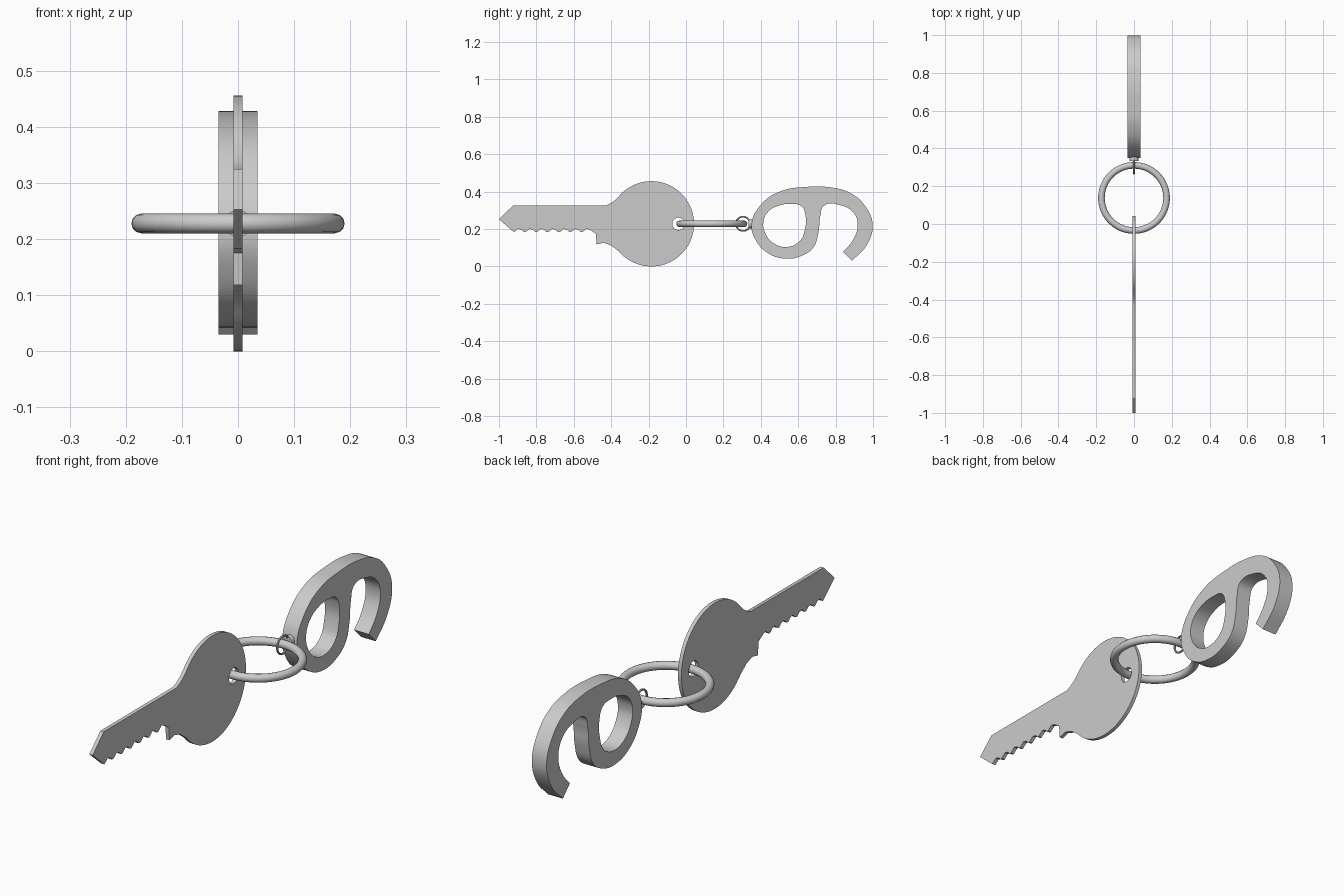
import bpy, bmesh
from math import pi, cos, sin, radians

if "Cube" in bpy.data.objects:
    bpy.data.objects.remove(bpy.data.objects["Cube"])

RING_Z = 0.228


def plate(name, loops, half_width, resolution=6):
    """Extrude closed (y, z) loops, holes included, across x.
    Each loop is (points, smooth, corner indices)."""
    cu = bpy.data.curves.new(name, 'CURVE')
    cu.dimensions = '2D'
    cu.fill_mode = 'BOTH'
    cu.extrude = half_width
    cu.resolution_u = resolution
    for pts, smooth, corners in loops:
        if smooth:
            sp = cu.splines.new('BEZIER')
            sp.bezier_points.add(len(pts) - 1)
            for i, (bp, (y, z)) in enumerate(zip(sp.bezier_points, pts)):
                bp.co = (y, z, 0)
                kind = 'VECTOR' if i in corners else 'AUTO'
                bp.handle_left_type = bp.handle_right_type = kind
        else:
            sp = cu.splines.new('POLY')
            sp.points.add(len(pts) - 1)
            for p, (y, z) in zip(sp.points, pts):
                p.co = (y, z, 0, 1)
        sp.use_cyclic_u = True
    ob = bpy.data.objects.new(name, cu)
    bpy.context.collection.objects.link(ob)
    ob.rotation_euler = (pi / 2, 0, pi / 2)
    bpy.ops.object.select_all(action='DESELECT')
    ob.select_set(True)
    bpy.context.view_layer.objects.active = ob
    bpy.ops.object.convert(target='MESH')
    ob = bpy.context.object
    bm = bmesh.new()
    bm.from_mesh(ob.data)
    bmesh.ops.remove_doubles(bm, verts=bm.verts, dist=0.0002)
    bmesh.ops.recalc_face_normals(bm, faces=bm.faces)
    bm.to_mesh(ob.data)
    bm.free()
    bpy.ops.object.shade_smooth_by_angle(angle=radians(30))
    return ob


def arc(cy, cz, r, a0, a1, n):
    return [(cy + r * cos(radians(a0 + (a1 - a0) * i / n)),
             cz + r * sin(radians(a0 + (a1 - a0) * i / n))) for i in range(n + 1)]


def ring(name, y, major, minor, rot=(0, 0, 0), segs=(64, 12)):
    bpy.ops.mesh.primitive_torus_add(location=(0, y, RING_Z), rotation=rot,
                                     major_radius=major, minor_radius=minor,
                                     major_segments=segs[0], minor_segments=segs[1])
    bpy.context.object.name = name
    bpy.ops.object.shade_smooth_by_angle(angle=radians(40))


# Key: round bow, toothed blade and ring hole
teeth = []
for i in range(7):
    y = -0.92 + i * 0.061
    teeth += [(y, 0.183), (y + 0.022, 0.201), (y + 0.04, 0.196), (y + 0.052, 0.184)]
teeth[-1] = (-0.496, 0.184)
key_outline = (arc(-0.185, RING_Z, 0.228, 220, 500, 56)
               + [(-0.385, 0.35), (-0.405, 0.337), (-0.43, 0.325),
                  (-0.925, 0.325), (-1.0, 0.253)]
               + teeth
               + [(-0.482, 0.175), (-0.478, 0.118), (-0.44, 0.127), (-0.40, 0.112)])
key_hole = arc(-0.04, RING_Z, 0.033, 0, 348.75, 31)
plate("key", [(key_outline, False, ()), (key_hole, False, ())], 0.008)

# Split ring, small link and swivel stub
ring("key_ring", 0.138, 0.1725, 0.0175)
ring("small_link", 0.305, 0.038, 0.0045, (0, pi / 2, 0), (32, 8))
bpy.ops.mesh.primitive_cylinder_add(vertices=24, radius=0.024, depth=0.03,
                                    location=(0, 0.349, RING_Z), rotation=(pi / 2, 0, 0))
bpy.context.object.name = "link_stub"
bpy.ops.object.shade_smooth_by_angle(angle=radians(30))

# Hooked fob: closed loop with a curling hook
fob_outline = [(0.35, 0.225), (0.405, 0.335), (0.505, 0.402), (0.64, 0.425),
               (0.77, 0.423), (0.88, 0.392), (0.955, 0.327), (0.998, 0.225),
               (0.967, 0.115), (0.887, 0.03), (0.84, 0.078), (0.893, 0.142),
               (0.918, 0.222), (0.896, 0.287), (0.82, 0.329), (0.738, 0.325),
               (0.718, 0.27), (0.708, 0.18), (0.682, 0.103), (0.62, 0.058),
               (0.53, 0.042), (0.435, 0.073), (0.375, 0.137)]
fob_hole = [(0.414, 0.24), (0.44, 0.293), (0.495, 0.325), (0.56, 0.334),
            (0.617, 0.322), (0.638, 0.277), (0.634, 0.19), (0.608, 0.135),
            (0.545, 0.105), (0.475, 0.12), (0.425, 0.176)]
plate("hook_fob", [(fob_outline, True, (9, 10)), (fob_hole, True, ())], 0.035)
